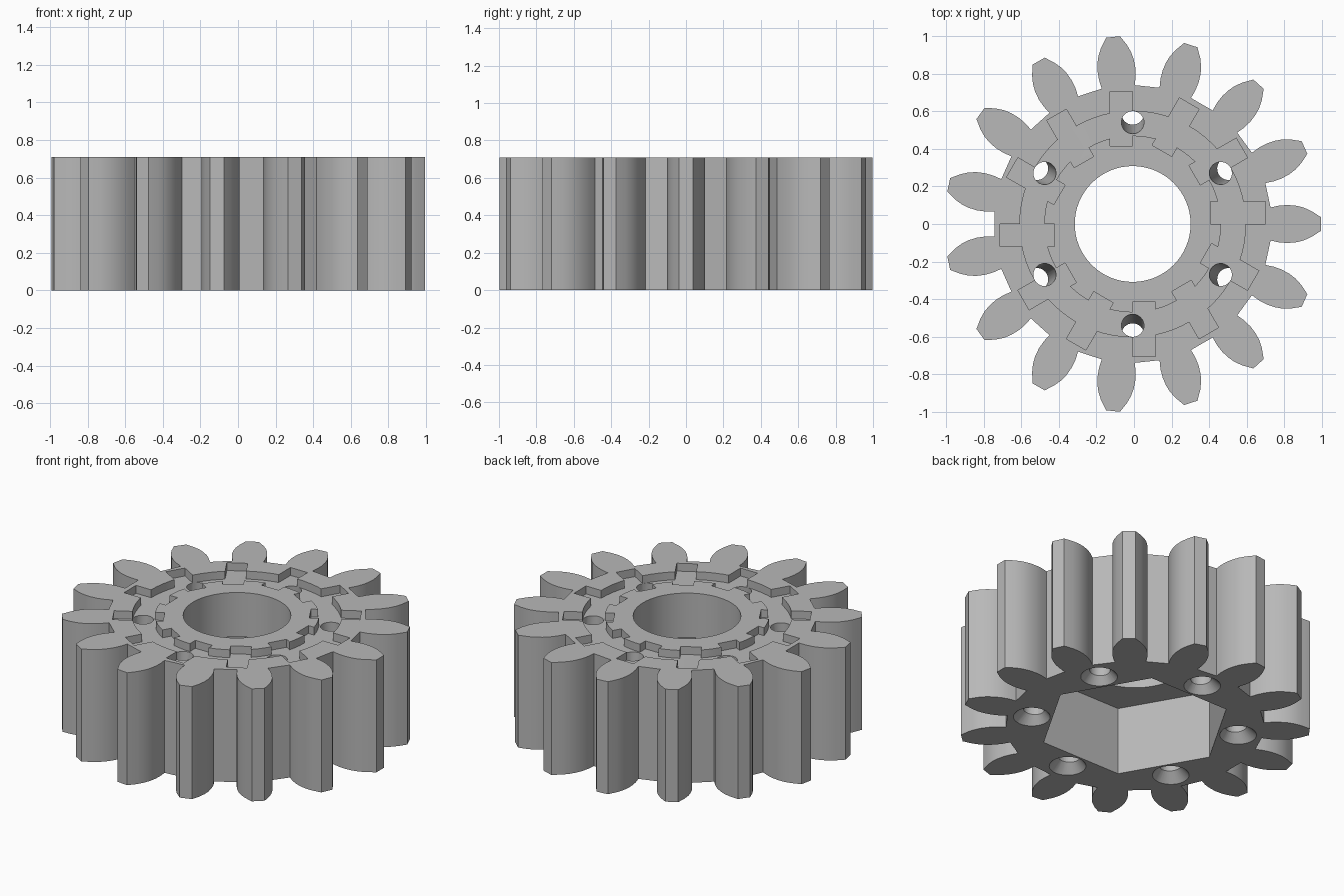
import bpy, bmesh
from math import pi, cos, sin, atan2, hypot, radians
from mathutils import Matrix, Vector

cube = bpy.data.objects.get("Cube")
if cube:
    bpy.data.objects.remove(cube, do_unlink=True)

HEIGHT, FLOOR = 0.71, 0.66      # overall height, floor of the top groove
TEETH = 15
BORE, HEX, HEX_DEPTH = 0.308, 0.555, 0.43

steel = bpy.data.materials.new("grey_steel")
steel.use_nodes = True
grey = (0.48, 0.48, 0.48, 1)
steel.diffuse_color = grey
steel.node_tree.nodes["Principled BSDF"].inputs["Base Color"].default_value = grey


def make(name, bm):
    bmesh.ops.recalc_face_normals(bm, faces=bm.faces[:])
    mesh = bpy.data.meshes.new(name)
    bm.to_mesh(mesh)
    bm.free()
    mesh.materials.append(steel)
    obj = bpy.data.objects.new(name, mesh)
    bpy.context.collection.objects.link(obj)
    return obj


def prism(name, outline, z0, z1):
    bm = bmesh.new()
    face = bm.faces.new([bm.verts.new((x, y, z0)) for x, y in outline])
    out = bmesh.ops.extrude_face_region(bm, geom=[face])
    top = [v for v in out["geom"] if isinstance(v, bmesh.types.BMVert)]
    bmesh.ops.translate(bm, verts=top, vec=(0, 0, z1 - z0))
    return make(name, bm)


def circle(radius, sides):
    return [(radius * cos(2 * pi * i / sides), radius * sin(2 * pi * i / sides))
            for i in range(sides)]


def cone(name, start, end, r0, r1, sides=32):
    """Round cutter running between two points."""
    start, end = Vector(start), Vector(end)
    axis = end - start
    turn = axis.to_track_quat("Z", "Y").to_matrix().to_4x4()
    bm = bmesh.new()
    bmesh.ops.create_cone(bm, cap_ends=True, segments=sides, radius1=r0, radius2=r1,
                          depth=axis.length,
                          matrix=Matrix.Translation((start + end) / 2) @ turn)
    return make(name, bm)


def ring(name, inner, outer, z0, z1, sides=72):
    bm = bmesh.new()
    section = [(inner, z0), (outer, z0), (outer, z1), (inner, z1)]
    loops = [[bm.verts.new((r * x, r * y, z)) for r, z in section]
             for x, y in circle(1, sides)]
    for i, a in enumerate(loops):
        b = loops[(i + 1) % sides]
        for k in range(4):
            n = (k + 1) % 4
            bm.faces.new((a[k], b[k], b[n], a[n]))
    return make(name, bm)


# Toothed body: one flank (distance out, half width), mirrored and repeated
flank = [(0.733, 0.088), (0.78, 0.098), (0.825, 0.101), (0.87, 0.097),
         (0.91, 0.087), (0.95, 0.069), (1.0, 0.037)]
tooth = [(x, -y) for x, y in flank] + flank[::-1]
outline = []
for i in range(TEETH):
    for x, y in tooth:
        angle = atan2(y, x) + 2 * pi * i / TEETH
        outline.append((hypot(x, y) * cos(angle), hypot(x, y) * sin(angle)))
gear = prism("gear_body", outline, 0, HEIGHT)

# Centre bore and hexagonal pocket underneath
cutters = [prism("bore_cutter", circle(BORE, 64), -0.1, 1),
           prism("hex_pocket_cutter", circle(HEX, 6), -0.1, HEX_DEPTH)]

# Ring groove on top, with twelve slots crossing it
cutters.append(ring("groove_cutter", 0.47, 0.6, FLOOR, 1))
for i in range(12):
    slot = prism("slot_cutter", [(0.415, 0), (0.705, 0), (0.705, 0.12), (0.415, 0.12)],
                 FLOOR, 1)
    slot.data.transform(Matrix.Rotation(i * pi / 6, 4, "Z"))
    cutters.append(slot)

# Six screw holes leaning outward, countersunk underneath
top, bottom = Vector((0.54, 0, FLOOR)), Vector((0.592, 0, 0))
lean = top - bottom
for i in range(6):
    turn = Matrix.Rotation(radians(30 + 60 * i), 4, "Z")
    cutters += [
        cone("hole_cutter", turn @ (bottom - lean * 0.2), turn @ (top + lean * 0.2),
             0.06, 0.06),
        cone("countersink_cutter", turn @ (bottom - lean * 0.03),
             turn @ (bottom + lean * 0.08), 0.122, 0.059)]

# Make the cuts, then drop the cutters
for cutter in cutters:
    cutter.hide_render = True
    cut = gear.modifiers.new(cutter.name, "BOOLEAN")
    cut.operation, cut.solver, cut.object = "DIFFERENCE", "EXACT", cutter
bpy.context.view_layer.update()
bpy.ops.object.select_all(action="DESELECT")
gear.select_set(True)
bpy.context.view_layer.objects.active = gear
for name in [m.name for m in gear.modifiers]:
    bpy.ops.object.modifier_apply(modifier=name)
for cutter in cutters:
    bpy.data.objects.remove(cutter, do_unlink=True)

# Round walls smooth, corners sharp, and centre the uneven tooth count
bpy.ops.object.shade_smooth_by_angle(angle=radians(25))
gear.location.x = -0.007
